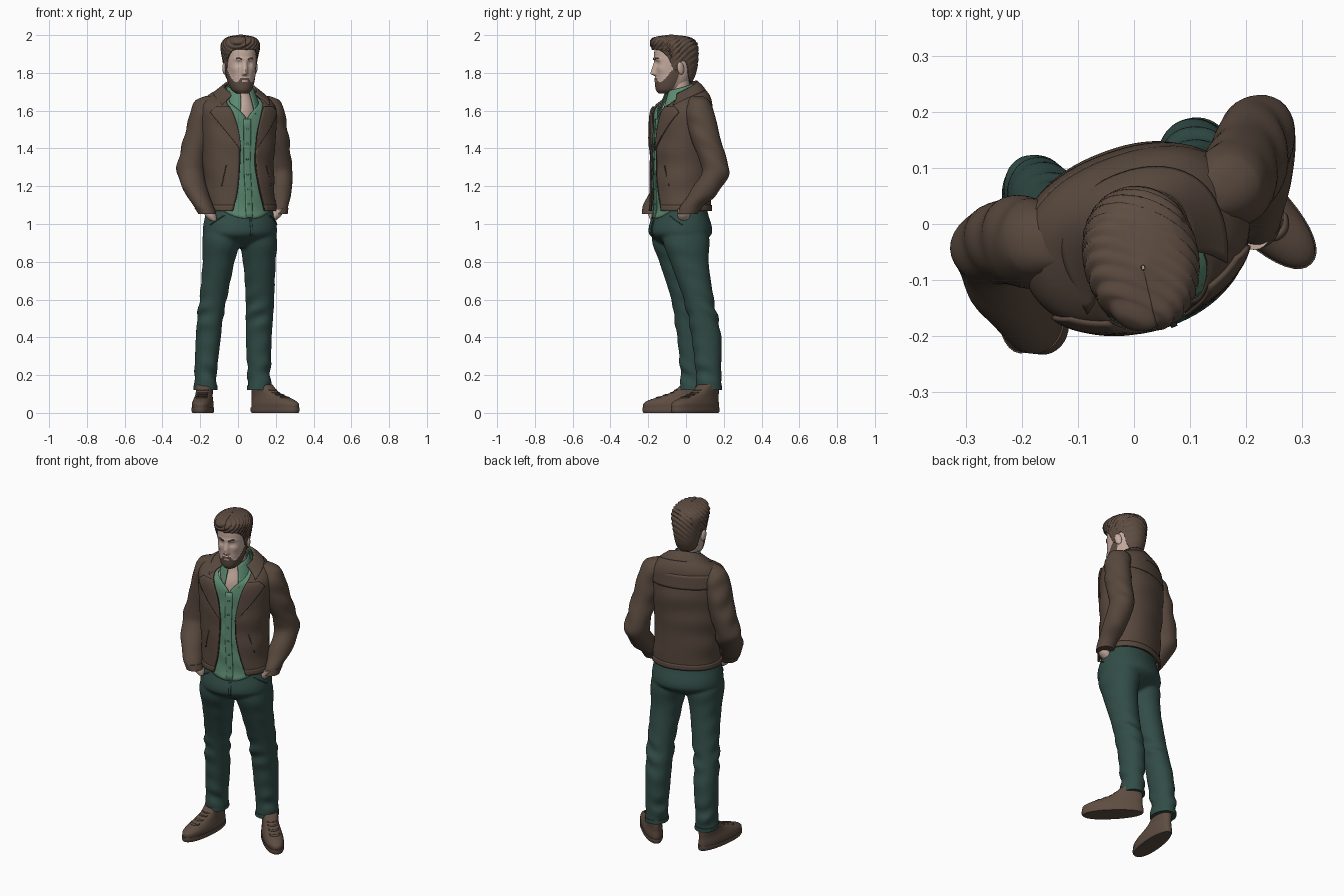
import bpy, bmesh, math
from math import sin, cos, pi, exp
from mathutils import Vector

if "Cube" in bpy.data.objects:
    bpy.data.objects.remove(bpy.data.objects["Cube"])


def material(name, rgb):
    m = bpy.data.materials.new(name)
    m.diffuse_color = (*rgb, 1)
    m.use_nodes = True
    m.node_tree.nodes["Principled BSDF"].inputs["Base Color"].default_value = m.diffuse_color
    return m


JACKET = material("jacket brown", (.098, .066, .048))
TRIM = material("dark brown trim", (.06, .040, .030))
HAIR = material("hair brown", (.112, .074, .054))
SHOE = material("shoe brown", (.112, .074, .054))
SHIRT = material("shirt green", (.107, .255, .165))
PANTS = material("trouser green", (.031, .072, .062))
SKIN = material("skin", (.56, .41, .345))


def curve(keys, x):
    """Smooth interpolation of (x, values...) rows."""
    if x <= keys[0][0]: return keys[0][1:]
    if x >= keys[-1][0]: return keys[-1][1:]
    i = max(k for k in range(len(keys) - 1) if keys[k][0] <= x)
    p, q = keys[i], keys[i + 1]
    o, r = keys[max(i - 1, 0)], keys[min(i + 2, len(keys) - 1)]
    h = q[0] - p[0]
    s = (x - p[0]) / h
    out = []
    for c in range(1, len(p)):
        m0 = (q[c] - o[c]) / (q[0] - o[0]) * h
        m1 = (r[c] - p[c]) / (r[0] - p[0]) * h
        out.append((2*s**3 - 3*s*s + 1)*p[c] + (s**3 - 2*s*s + s)*m0 + (3*s*s - 2*s**3)*q[c] + (s**3 - s*s)*m1)
    return out


def surf(keys, turn=0, p=1, taper=0):
    """Stack of oval rings (z, cx, cy, a, b, tilt); t = 0 is the front."""
    th = math.radians(turn)
    keys = [tuple(k) + (0,) * (6 - len(k)) for k in keys]

    def f(t, z, off=0):
        cx, cy, a, b, tilt = curve(keys, z)
        su, cv = [math.copysign(abs(w) ** p, w) for w in (sin(t), cos(t))]
        u = (a + off) * su * (1 + taper * cos(t))
        v = (b + off) * cv
        return Vector((cx + u*cos(th) + v*sin(th), cy + u*sin(th) - v*cos(th), z - tilt*cv))
    return f


def local(keys, o, turn):
    """Rings given as (z, forward shift, a, b) around an origin."""
    th = math.radians(turn)
    return [(z, o[0] + f*sin(th), o[1] - f*cos(th), a, b) for z, f, a, b in keys]


def skin(name, mats, S, fn, n=40, m=24, off=0, closed=True, thick=.006, rule=None):
    """Grid over a surface; fn(a, s) gives angle and height."""
    mats = mats if isinstance(mats, list) else [mats]
    bm = bmesh.new()
    cols = n if closed else n + 1
    tz = [[fn(i / n, j / m) for i in range(n + 1)] for j in range(m + 1)]
    V = [[bm.verts.new(S(*tz[j][i], off(*tz[j][i]) if callable(off) else off)) for i in range(cols)] for j in range(m + 1)]
    for j in range(m):
        for i in range(n):
            k = (i + 1) % cols
            f = bm.faces.new((V[j][i], V[j][k], V[j + 1][k], V[j + 1][i]))
            if rule:
                f.material_index = rule(*fn((i + .5) / n, (j + .5) / m))
    if closed:
        bm.faces.new(V[0][::-1])
        bm.faces.new(V[m])
    me = bpy.data.meshes.new(name)
    bm.to_mesh(me)
    bm.free()
    for x in mats: me.materials.append(x)
    ob = bpy.data.objects.new(name, me)
    bpy.context.collection.objects.link(ob)
    if not closed:
        mod = ob.modifiers.new("thickness", 'SOLIDIFY')
        mod.thickness, mod.offset = thick, 0
    return ob


def tube(z0, z1):
    return lambda a, s: (2 * pi * a, z0 + (z1 - z0) * s)


def gap(keys, z0, z1):
    """Wrap around the body leaving a front opening that varies with height."""
    def fn(a, s):
        z = z0 + (z1 - z0) * s
        d = curve(keys, z)[0]
        return d + a * (2 * pi - 2 * d), z
    return fn


def folds(amp, freq, ph):
    return lambda t, z: amp * sin(freq * z + 2.5 * sin(t + ph)) * (.5 + .5 * sin(t * 2 + ph + 9 * z))


def front(t):
    return abs((t + pi) % (2 * pi) - pi)


# Jacket body, hem, lapels, collar and pockets
body = surf([(1.03, .01, -.03, .185, .16), (1.07, .01, -.03, .187, .15), (1.15, .008, -.03, .183, .15),
             (1.3, 0, -.03, .185, .15), (1.5, 0, -.022, .20, .152), (1.6, 0, -.02, .203, .143),
             (1.66, 0, -.01, .172, .12, .02), (1.695, .01, -.006, .11, .082, .035), (1.715, .012, -.012, .08, .064, .04)], 20, .9)
opening = [(1.07, .45), (1.18, .3), (1.3, .21), (1.4, .2), (1.55, .32), (1.65, .55), (1.715, .95)]
skin("jacket_body", JACKET, body, gap(opening, 1.07, 1.715), 72, 48, folds(.003, 40, 1), False, .01)
skin("jacket_hem", JACKET, body, gap(opening, 1.068, 1.1), 64, 3, .005, False, .008)
collar = surf([(1.635, .005, -.018, .196, .142, .015), (1.675, .01, -.012, .146, .108, .028),
               (1.697, .012, -.012, .116, .09, .035), (1.718, .012, -.016, .084, .07, .038)], 20, .95)
skin("jacket_collar", JACKET, collar, lambda a, s: (.75 + a * (2*pi - 1.5), 1.718 - (1 - s) * (.036 + .04 * abs(2*a - 1)**6)),
     48, 8, .003, False, .008)
for side, sg in (("left", 1), ("right", -1)):
    def lapel(a, s):
        z = 1.39 + .235 * s
        w = .68 * min(s / .86, 1) * (1 if s < .86 else 1 - (s - .86) * 3)
        return sg * (curve(opening, z)[0] - .03 + a * w), z
    skin(side + "_lapel", JACKET, body, lapel, 10, 20, .01, False, .008)
    skin(side + "_front_edge", TRIM, body, lambda a, s: (sg * (curve(opening, 1.075 + .32*s)[0] - .01 + .02*a), 1.075 + .32*s),
         2, 20, .003, False, .008)
    skin(side + "_jacket_pocket", TRIM, body, lambda a, s: (sg * (.78 - .2*s + .03*a), 1.2 + .11*s), 2, 6, .004, False, .006)
skin("jacket_back_yoke", JACKET, body, lambda a, s: (pi - 1.15 + 2.3*a, 1.565 + .07*s), 30, 6, .004, False, .006)

# Shirt, button strip, buttons and shirt collar
vee = [(1.0, .004), (1.55, .004), (1.6, .17), (1.66, .5), (1.70, .8)]


def shirt_fn(a, s):
    t = 2 * pi * a
    z = 1.70 - (1 - s) * (.672 - .08 * min(1, (front(t) / 1.1) ** 2))
    d = curve(vee, z)[0]
    return d + a * (2*pi - 2*d), z


skin("shirt", SHIRT, body, shirt_fn, 72, 40, lambda t, z: -.013 + .002 * sin(50*z + 5*t), False, .006)
skin("shirt_button_strip", SHIRT, body, lambda a, s: (.08 * (2*a - 1), 1.033 + .52*s), 4, 20, -.008, False, .005)
for k in range(6):
    skin("shirt_button", SHIRT, body, lambda a, s: (.022 * (2*a - 1), 1.1 + .08*k + .008*s), 2, 2, -.005, False, .004)
neckband = surf([(1.59, .015, -.035, .108, .122, .01), (1.62, .015, -.035, .1, .11, .015),
                 (1.68, .015, -.035, .08, .088, .02), (1.725, .013, -.035, .064, .07, .02)], 20)
skin("shirt_collar", SHIRT, neckband, lambda a, s: (.38 + a*(2*pi - .76), 1.725 - (1 - s)*(.05 + .085*abs(2*a - 1)**4)),
     48, 8, 0, False, .007)

# Neck and chest
skin("neck", SKIN, surf([(1.5, 0, -.02, .12, .12), (1.6, 0, -.02, .1, .114), (1.66, .01, -.022, .07, .087),
                         (1.70, .012, -.035, .057, .065), (1.78, .012, -.045, .056, .062)], 20), tube(1.5, 1.78), 32, 16)

# Sleeves, cuffs and hands tucked into the pockets
arms = {
    "right": ([(1.678, -.14, -.035, .03, .03), (1.655, -.163, -.035, .062, .055), (1.58, -.187, -.033, .068, .08),
               (1.45, -.215, -.03, .073, .078), (1.3, -.252, -.042, .072, .07), (1.25, -.247, -.062, .071, .074),
               (1.15, -.212, -.13, .06, .074), (1.1, -.185, -.165, .053, .06), (1.055, -.163, -.18, .044, .05)], (-.143, -.165)),
    "left": ([(1.678, .135, .06, .03, .03), (1.655, .16, .065, .062, .055), (1.58, .18, .075, .068, .077),
              (1.45, .2, .105, .07, .078), (1.3, .218, .155, .068, .072), (1.25, .222, .148, .067, .075),
              (1.15, .22, .082, .06, .075), (1.1, .217, .035, .05, .06), (1.055, .216, .008, .044, .05)], (.197, -.012))}
for side, (keys, (hx, hy)) in arms.items():
    S = surf(keys[::-1])
    skin(side + "_sleeve", JACKET, S, tube(1.055, 1.678), 32, 56, folds(.004, 50, len(side)))
    skin(side + "_cuff", JACKET, S, tube(1.052, 1.085), 32, 3, .003)
    skin(side + "_hand", SKIN, surf([(1.015, hx * .9, hy, .016, .02), (1.04, hx, hy, .029, .032),
                                     (1.08, hx * 1.09, hy, .03, .034)]), tube(1.015, 1.08), 20, 6)

# Trousers: seat and legs merged into one, with hems and pocket edges
seat = surf([(.875, .01, -.03, .05, .06), (.9, .01, -.03, .13, .1), (.94, .01, -.03, .192, .155),
             (.98, .01, -.03, .198, .161), (1.05, .01, -.03, .186, .14), (1.11, .01, -.03, .172, .128)], 20, .95)
parts = [skin("trousers", PANTS, seat, tube(.875, 1.11), 56, 24)]
legs = {
    "right": [(.125, -.172, .045, .061, .076), (.2, -.172, .045, .058, .075), (.3, -.165, .04, .062, .077),
              (.4, -.157, .03, .066, .077), (.5, -.148, .012, .068, .074), (.6, -.132, -.002, .072, .076),
              (.8, -.103, -.042, .084, .1), (.92, -.088, -.06, .1, .122), (1.0, -.085, -.06, .085, .1)],
    "left": [(.125, .112, .12, .062, .068), (.2, .112, .12, .06, .067), (.3, .11, .115, .065, .073),
             (.4, .11, .108, .068, .079), (.5, .113, .09, .072, .079), (.6, .116, .068, .075, .08),
             (.8, .113, .018, .086, .102), (.92, .106, 0, .1, .124), (1.0, .1, 0, .085, .1)]}
for side, keys in legs.items():
    S = surf(keys, 8, .95)
    wrinkle = folds(1, 62, len(side))
    parts.append(skin(side + "_leg", PANTS, S, tube(.125, 1.0), 36, 84, lambda t, z: wrinkle(t, z) * (
        .0015 + .007 * exp(-((z - .53) / .07)**2) + .006 * exp(-((z - .21) / .06)**2))))
    skin(side + "_trouser_hem", PANTS, S, tube(.122, .145), 36, 2, .002)
    sg = 1 if side == "left" else -1
    skin(side + "_trouser_pocket", PANTS, seat, lambda a, s: (sg * (.7 + .5*s + .06*a), 1.045 - .05*s), 2, 8, .002, False, .005)
for ob in parts: ob.select_set(True)
bpy.context.view_layer.objects.active = parts[0]
bpy.ops.object.join()
mod = parts[0].modifiers.new("merge", 'REMESH')
mod.mode, mod.voxel_size, mod.use_smooth_shade = 'VOXEL', .008, True
mod = parts[0].modifiers.new("soften", 'SMOOTH')
mod.factor, mod.iterations = .5, 5
skin("trouser_fly", PANTS, seat, lambda a, s: (.05 * a, .94 + .08*s), 2, 8, .001, False, .004)

# Shoes with soles and laces
for side, o, turn in (("left", (.195, .05), 45), ("right", (-.185, -.06), -6)):
    up = surf(local([(.025, 0, .053, .167), (.05, 0, .054, .166), (.068, -.014, .05, .15), (.09, -.048, .045, .117),
                     (.11, -.075, .044, .09), (.15, -.1, .048, .062)], o, turn), turn, .92, .08)
    skin(side + "_shoe", SHOE, up, tube(.025, .15), 40, 16)
    skin(side + "_shoe_sole", SHOE, surf(local([(0, 0, .052, .165), (.008, 0, .056, .171), (.028, 0, .056, .171)], o, turn),
                                         turn, .92, .08), tube(0, .028), 40, 3)
    for k in range(4):
        skin(side + "_lace", SHOE, up, lambda a, s: (.6 * (2*a - 1), .08 + .013*k + .004*s), 10, 1, .001, False, .004)

# Head with sculpted face and coloured beard
O, TURN = (.012, -.06), 13
head = surf(local([(1.692, .045, .03, .04), (1.71, .032, .05, .066), (1.75, .015, .066, .088), (1.8, .002, .076, .103),
                   (1.86, 0, .082, .108), (1.92, 0, .08, .108), (1.96, 0, .07, .095), (1.985, 0, .04, .06)], O, TURN), TURN, .95)
beard_line = [(0, 1.774), (.3, 1.772), (.5, 1.752), (.7, 1.752), (1.0, 1.775), (1.3, 1.815), (1.65, 1.83)]


def is_beard(t, z):
    t = front(t)
    lips = t < .2 and 1.75 < z < 1.76
    return int(t < 1.65 and z < curve(beard_line, t)[0] and not lips)


def face(t, z):
    t = front(t)
    g = lambda x, c, w: exp(-((x - c) / w)**2)
    ramp = max(0, min((1.868 - z) / .07, (z - 1.782) / .012, 1))
    return (.027 * ramp * g(t, 0, .15) - .009 * g(t, .34, .17) * g(z, 1.85, .013) + .005 * g(t, .3, .35) * g(z, 1.872, .01)
            + .004 * g(t, .34, .1) * g(z, 1.85, .007) + .004 * g(t, 0, .2) * g(z, 1.755, .006)
            + .004 * g(t, .65, .25) * g(z, 1.82, .02) + .003 * is_beard(t, z))


skin("head", [SKIN, HAIR], head, tube(1.692, 1.985), 96, 80, face, rule=is_beard)
for side, sg in (("left", 1), ("right", -1)):
    skin(side + "_eyebrow", HAIR, head, lambda a, s: (sg * (.17 + .36*a), 1.868 + .006*sin(2.4*a) + .007*s), 8, 2,
         lambda t, z: face(t, z) + .001, False, .004)
    bpy.ops.mesh.primitive_uv_sphere_add(segments=20, ring_count=12, radius=1, location=head(sg * 1.68, 1.825, .004),
                                         rotation=(.2, 0, math.radians(TURN) + sg * .35))
    ear = bpy.context.object
    ear.name = side + "_ear"
    ear.scale = (.011, .02, .034)
    ear.data.materials.append(SKIN)

# Swept hair with strand grooves
hair = surf(local([(1.74, 0, .066, .084), (1.8, -.006, .076, .105), (1.86, -.008, .084, .113), (1.9, -.006, .091, .116),
                   (1.935, 0, .096, .12), (1.963, .008, .09, .118), (1.987, .014, .062, .088), (1.999, .018, .003, .004)],
                  O, TURN), TURN, .95)
hairline = [(0, 1.925), (.6, 1.922), (.85, 1.905), (1.1, 1.872), (1.3, 1.82), (1.5, 1.82), (1.65, 1.862),
            (1.9, 1.85), (2.1, 1.79), (2.5, 1.755), (pi, 1.75)]


def hair_fn(a, s):
    t = 2 * pi * a
    z0 = curve(hairline, front(t))[0]
    return t, z0 + (1.999 - z0) * (1 - (1 - s)**2)


def strands(t, z):
    p = hair(t, z)
    k = min(1, max(0, (z - 1.8) / .12)) * min(1, (1.999 - z) / .006)
    return .0035 * k * sin(230 * (p.y + .35 * p.x - .9 * (p.z - 1.9)) + 12 * p.x)


skin("hair", HAIR, hair, hair_fn, 120, 56, strands, False, .008)

# Smooth shading that keeps hard edges
bpy.ops.object.select_all(action='DESELECT')
for ob in bpy.data.objects:
    ob.select_set(True)
    bpy.context.view_layer.objects.active = ob
bpy.ops.object.shade_smooth_by_angle(angle=math.radians(50))
